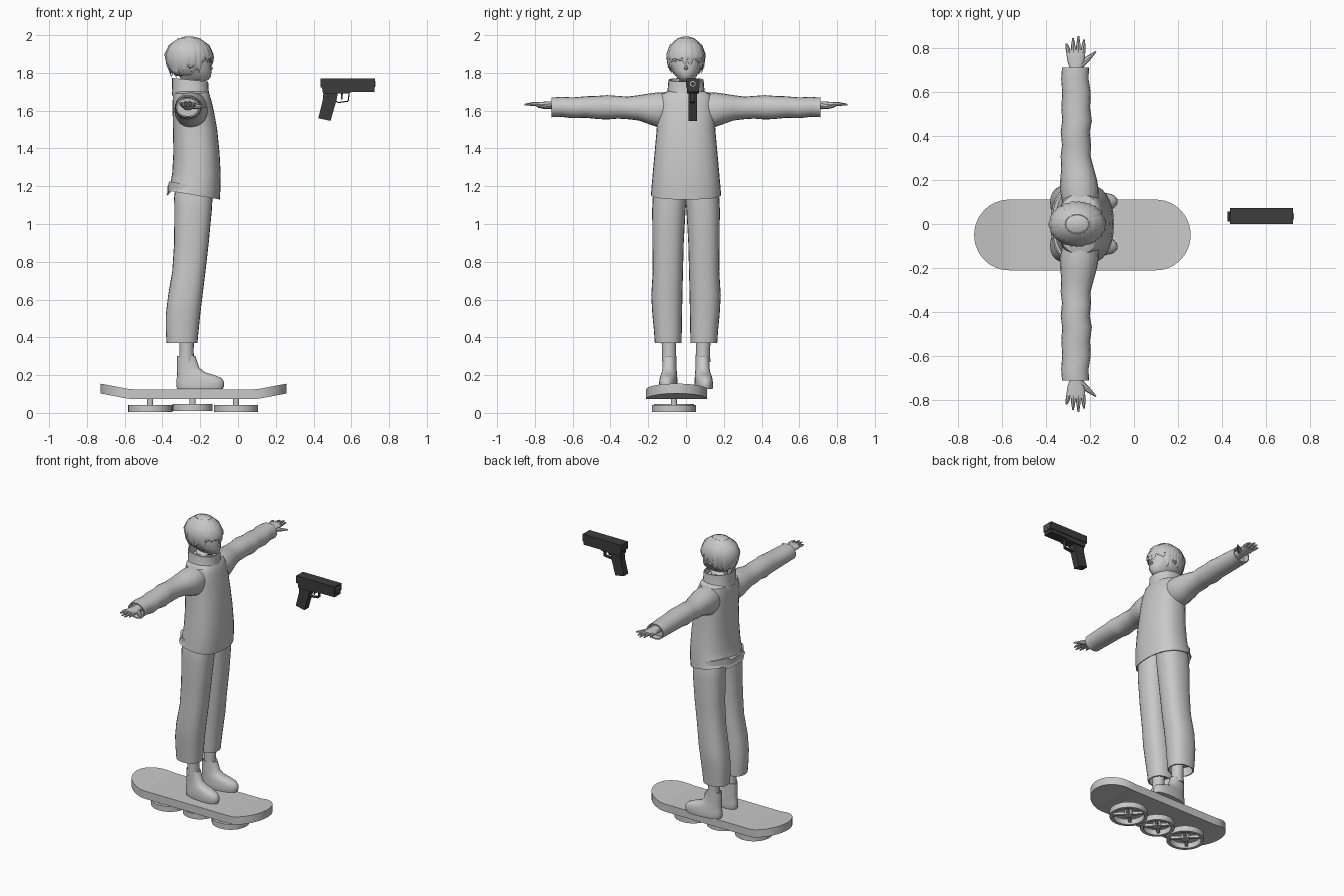
import bpy, bmesh, math, random
from mathutils import Vector

random.seed(4)


def material(name, v):
    m = bpy.data.materials.new(name)
    m.diffuse_color = (v, v, v, 1)
    return m


GREY = material("plain grey", 0.58)
DARK = material("gun black", 0.045)
LIGHT = material("muzzle light grey", 0.58)


def skin(bm, rings):
    """Join rings of points into a closed skin with capped ends."""
    rows = [[bm.verts.new(p) for p in r] for r in rings]
    n = len(rows[0])
    for a, b in zip(rows, rows[1:]):
        for i in range(n):
            j = (i + 1) % n
            bm.faces.new((a[i], a[j], b[j], b[i]))
    bm.faces.new(rows[0])
    bm.faces.new(rows[-1])


def finish(bm, name, mat=GREY, angle=40):
    bmesh.ops.recalc_face_normals(bm, faces=bm.faces)
    me = bpy.data.meshes.new(name)
    bm.to_mesh(me)
    bm.free()
    me.materials.append(mat)
    ob = bpy.data.objects.new(name, me)
    bpy.context.collection.objects.link(ob)
    if angle:
        bpy.ops.object.select_all(action='DESELECT')
        ob.select_set(True)
        bpy.context.view_layer.objects.active = ob
        bpy.ops.object.shade_smooth_by_angle(angle=math.radians(angle))
    return ob


def sections(rows, axis='z', n=24, power=2.3, recess=0, side=1):
    """Rounded rings from (station, min1, max1, min2, max2); recess hollows the last end."""
    rows = list(rows)
    if recess:
        t, a, b, c, d = rows[-1]
        k = 0.007
        inner = (a + k, b - k, c + k, d - k)
        rows += [(t, *inner), (t + (recess if axis == 'z' else -recess), *inner)]
    out = []
    for t, a, b, c, d in rows:
        ring = []
        for i in range(n):
            ang = math.tau * i / n
            u, v = math.cos(ang), math.sin(ang)
            u = math.copysign(abs(u) ** (2 / power), u)
            v = math.copysign(abs(v) ** (2 / power), v)
            p, q = (a + b) / 2 + u * (b - a) / 2, (c + d) / 2 + v * (d - c) / 2
            ring.append(Vector((p, side * q, t) if axis == 'z' else (p, side * t, q)))
        out.append(ring)
    return out


def tube(bm, path, radii, n=8):
    """Tapered round limb along a path."""
    pts = [Vector(p) for p in path]
    d = (pts[-1] - pts[0]).normalized()
    u = d.cross(Vector((0.1, 0.05, 1))).normalized()
    v = d.cross(u)
    skin(bm, [[p + r * (u * math.cos(math.tau * i / n) + v * math.sin(math.tau * i / n))
               for i in range(n)] for p, r in zip(pts, radii)])


def box(bm, x0, x1, y0, y1, z0, z1):
    skin(bm, [[(x, y0, z0), (x, y1, z0), (x, y1, z1), (x, y0, z1)] for x in (x0, x1)])


def prism(bm, profile, y0, y1):
    skin(bm, [[(x, y, z) for x, z in profile] for y in (y0, y1)])


# Board: rounded plank with upturned ends
bm = bmesh.new()
rings = []
for i in range(41):
    e = -math.cos(math.pi * i / 40)
    x = -0.235 + 0.493 * e
    over = max(0, abs(x + 0.235) - 0.335)
    w = math.sqrt(max(0.161 ** 2 - (over * 0.161 / 0.158) ** 2, 1e-5))
    lift = 0.03 * over / 0.158
    rings.append([(x, y, z + lift) for y, z in
                  ((-0.05 - w, 0.073), (-0.05 + w, 0.073), (-0.05 + w, 0.125), (-0.05 - w, 0.125))])
skin(bm, rings)
finish(bm, "board_deck")

# Three ducted fans under the board
for k, (cx, r, top) in enumerate(((-0.465, 0.117, 0.042), (-0.24, 0.106, 0.046), (-0.01, 0.117, 0.042))):
    bm = bmesh.new()
    cy, n = -0.064, 32
    bot = top - 0.037
    prof = ((r, bot), (r, top), (r - 0.02, top), (r - 0.02, bot))
    ring = [[bm.verts.new((cx + q * math.cos(math.tau * i / n), cy + q * math.sin(math.tau * i / n), z))
             for q, z in prof] for i in range(n)]
    for i in range(n):
        a, b = ring[i], ring[(i + 1) % n]
        for j in range(4):
            bm.faces.new((a[j], a[(j + 1) % 4], b[(j + 1) % 4], b[j]))
    tube(bm, [(cx, cy, bot + 0.006), (cx, cy, top)], [0.026, 0.026], 16)
    tube(bm, [(cx, cy, top - 0.01), (cx, cy, 0.08)], [0.016, 0.016], 12)
    for j in range(4):
        a = math.pi / 4 + j * math.pi / 2
        d, s = Vector((math.cos(a), math.sin(a), 0)), Vector((-math.sin(a), math.cos(a), 0)) * 0.009
        c = Vector((cx, cy, 0))
        skin(bm, [[c + d * q + s * m + Vector((0, 0, z)) for m, z in
                   ((-1, bot + 0.012), (1, bot + 0.012), (1, top - 0.008), (-1, top - 0.008))]
                  for q in (0.015, r - 0.01)])
    finish(bm, f"fan_{k + 1}")

# Legs, boots, sleeves and hands on both sides
trouser = [(1.30, -0.32, -0.13, 0.0, 0.15), (1.14, -0.338, -0.135, -0.004, 0.176),
           (1.08, -0.337, -0.138, 0.002, 0.179), (0.9, -0.338, -0.155, 0.012, 0.178),
           (0.75, -0.348, -0.172, 0.016, 0.176), (0.62, -0.37, -0.188, 0.019, 0.184),
           (0.52, -0.382, -0.20, 0.021, 0.178), (0.44, -0.382, -0.208, 0.022, 0.17),
           (0.37, -0.378, -0.215, 0.024, 0.165)]
boot = [(0.126, -0.322, -0.08, 0.045, 0.136), (0.142, -0.327, -0.074, 0.042, 0.139),
        (0.165, -0.326, -0.074, 0.044, 0.137), (0.185, -0.324, -0.088, 0.045, 0.135),
        (0.2, -0.322, -0.125, 0.047, 0.132), (0.215, -0.322, -0.175, 0.05, 0.128),
        (0.24, -0.322, -0.205, 0.052, 0.126), (0.30, -0.322, -0.225, 0.053, 0.124)]
sleeve = [(0.09, -0.325, -0.165, 1.52, 1.694), (0.15, -0.337, -0.16, 1.512, 1.697),
          (0.2, -0.336, -0.168, 1.53, 1.69), (0.25, -0.332, -0.182, 1.548, 1.682),
          (0.31, -0.334, -0.198, 1.555, 1.674), (0.36, -0.328, -0.196, 1.558, 1.678),
          (0.42, -0.334, -0.202, 1.553, 1.682), (0.47, -0.327, -0.192, 1.556, 1.678),
          (0.53, -0.331, -0.2, 1.562, 1.676), (0.6, -0.327, -0.197, 1.56, 1.67),
          (0.66, -0.332, -0.207, 1.567, 1.673), (0.712, -0.328, -0.205, 1.565, 1.669)]
palm = [(0.64, -0.295, -0.235, 1.6, 1.652), (0.71, -0.293, -0.235, 1.607, 1.65),
        (0.74, -0.303, -0.225, 1.61, 1.648), (0.775, -0.308, -0.222, 1.618, 1.646),
        (0.795, -0.304, -0.225, 1.623, 1.644)]
for s, tag in ((-1, "right"), (1, "left")):
    bm = bmesh.new()
    skin(bm, sections(trouser, power=2.4, recess=0.06, side=s))
    finish(bm, f"trouser_{tag}")
    bm = bmesh.new()
    tube(bm, [(-0.272, s * 0.089, 0.27), (-0.272, s * 0.09, 0.33), (-0.272, s * 0.092, 0.5)],
         [0.04, 0.037, 0.045], 16)
    finish(bm, f"ankle_{tag}")
    bm = bmesh.new()
    skin(bm, sections(boot, recess=-0.02, side=s))
    for v in bm.verts:
        v.co.y += s * 0.08 * (v.co.x + 0.24)
    finish(bm, f"boot_{tag}")
    bm = bmesh.new()
    skin(bm, sections(sleeve, 'y', n=20, power=2.1, recess=0.04, side=s))
    finish(bm, f"sleeve_{tag}")
    bm = bmesh.new()
    skin(bm, sections(palm, 'y', n=16, side=s))
    for x, tx, ty in ((-0.297, -0.308, 0.822), (-0.276, -0.278, 0.847),
                      (-0.254, -0.253, 0.856), (-0.232, -0.228, 0.84)):
        tube(bm, [(x, s * 0.78, 1.634), ((x + tx) / 2, s * (0.78 + ty) / 2, 1.635), (tx, s * ty, 1.632)],
             [0.0115, 0.0095, 0.004])
    tube(bm, [(-0.245, s * 0.725, 1.627), (-0.213, s * 0.752, 1.622), (-0.174, s * 0.785, 1.62)],
         [0.018, 0.013, 0.004])
    finish(bm, f"hand_{tag}")

# Jacket body with a hem that rises to the back
jacket = [(1.705, -0.33, -0.165, -0.09, 0.09), (1.69, -0.343, -0.152, -0.135, 0.135),
          (1.65, -0.346, -0.14, -0.15, 0.15), (1.6, -0.346, -0.128, -0.153, 0.153),
          (1.5, -0.344, -0.11, -0.155, 0.155), (1.38, -0.342, -0.098, -0.166, 0.166),
          (1.27, -0.348, -0.092, -0.176, 0.176), (1.19, -0.362, -0.093, -0.183, 0.183),
          (1.13, -0.38, -0.096, -0.186, 0.186)]
bm = bmesh.new()
skin(bm, sections(jacket, n=32, power=2.4, recess=0.05))
for v in bm.verts:
    if v.co.z < 1.185:
        v.co.z += 0.17 * max(0, -0.096 - v.co.x)
        if v.co.x < -0.365:
            v.co.z -= 0.025
finish(bm, "jacket_body")

# Standing collar
collar = [(1.68, -0.35, -0.15, -0.105, 0.105), (1.705, -0.348, -0.155, -0.098, 0.098),
          (1.768, -0.35, -0.158, -0.093, 0.093)]
bm = bmesh.new()
skin(bm, sections(collar, recess=-0.05))
for v in bm.verts:
    if v.co.z > 1.75:
        v.co.z -= 0.1 * (v.co.x + 0.3)
finish(bm, "collar")

# Head and neck
head = [(1.68, -0.305, -0.205, -0.05, 0.05), (1.75, -0.305, -0.2, -0.05, 0.05),
        (1.762, -0.3, -0.158, -0.032, 0.032), (1.78, -0.31, -0.143, -0.052, 0.052),
        (1.81, -0.325, -0.14, -0.072, 0.072), (1.85, -0.335, -0.145, -0.082, 0.082),
        (1.9, -0.34, -0.148, -0.085, 0.085), (1.95, -0.32, -0.175, -0.07, 0.07),
        (1.975, -0.28, -0.22, -0.03, 0.03)]
bm = bmesh.new()
skin(bm, sections(head, power=2.1))
tube(bm, [(-0.148, 0, 1.842), (-0.143, 0, 1.822), (-0.143, 0, 1.814)], [0.004, 0.011, 0.004])
for s in (-1, 1):  # ears
    tube(bm, [(-0.25, s * 0.07, 1.835), (-0.25, s * 0.092, 1.845)], [0.02, 0.016])
finish(bm, "head")

# Hair: skull cap plus overlapping tapered locks
C = Vector((-0.259, 0, 1.88))


def dome(phi, a, k=1.0):
    return C + Vector((0.124 * math.sin(phi) * math.cos(a) * k, 0.098 * math.sin(phi) * math.sin(a) * k,
                       0.114 * math.cos(phi)))


bm = bmesh.new()
rings = [[dome(math.radians(p), math.tau * i / 28) for i in range(28)] for p in range(4, 149, 12)]
for r in rings:
    for p in r:
        if p.z < 1.89:
            p.x = min(p.x, -0.215)
skin(bm, rings)
for layer, count in ((0, 22), (1, 17)):
    for i in range(count):
        a = math.tau * (i + 0.5 * layer) / count + random.uniform(-0.08, 0.08)
        front = math.cos(a)
        low = 1.845 if front > 0.55 else 1.80 if front > -0.3 else 1.778
        low += random.uniform(-0.008, 0.02) + layer * 0.025
        k = (0.97 if front > 0.55 else 0.86 if front > -0.3 else 0.76) + layer * 0.04
        path = [dome(math.radians(p), a) for p in (25, 55, 82)]
        tip = dome(math.pi / 2, a + random.uniform(-0.12, 0.12), k)
        tip.z = low
        mid = dome(math.pi / 2, a, (1.02 + k) / 2)
        mid.z = (1.88 + low) / 2
        t = Vector((-math.sin(a), math.cos(a), 0))
        o = Vector((math.cos(a), math.sin(a), 0.3)).normalized()
        skin(bm, [[p - t * w, p + o * h, p + t * w, p - o * h] for p, w, h in
                  zip(path + [mid, tip], (0.008, 0.017, 0.02, 0.015, 0.001),
                      (0.003, 0.006, 0.008, 0.007, 0.001))])
finish(bm, "hair", angle=50)

# Pistol: slide, frame, grip, trigger guard and sights
bm = bmesh.new()
prism(bm, [(0.437, 1.77), (0.725, 1.77), (0.725, 1.722), (0.437, 1.722)], 0.0, 0.072)
prism(bm, [(0.445, 1.722), (0.722, 1.722), (0.722, 1.698), (0.6, 1.698), (0.585, 1.692), (0.45, 1.69)],
      0.004, 0.068)
finish(bm, "pistol_slide", DARK, 0)
bm = bmesh.new()
prism(bm, [(0.453, 1.7), (0.53, 1.7), (0.521, 1.655), (0.49, 1.546), (0.425, 1.56), (0.448, 1.65)],
      0.012, 0.058)
finish(bm, "pistol_grip", DARK, 0)
bm = bmesh.new()
guard = [(0.589, 1.698), (0.583, 1.65), (0.53, 1.643), (0.516, 1.65)]
for (x0, z0), (x1, z1) in zip(guard, guard[1:]):
    d = Vector((x1 - x0, z1 - z0)).normalized() * 0.003
    prism(bm, [(x0 - d.y, z0 + d.x), (x1 - d.y, z1 + d.x), (x1 + d.y, z1 - d.x), (x0 + d.y, z0 - d.x)],
          0.024, 0.046)
prism(bm, [(0.545, 1.695), (0.556, 1.695), (0.552, 1.66), (0.546, 1.66)], 0.03, 0.04)
finish(bm, "trigger_guard", DARK, 0)
bm = bmesh.new()
tube(bm, [(0.7245, 0.036, 1.742), (0.7275, 0.036, 1.742)], [0.015, 0.015], 16)
finish(bm, "muzzle_ring", LIGHT)
bm = bmesh.new()
tube(bm, [(0.726, 0.036, 1.742), (0.7285, 0.036, 1.742)], [0.011, 0.011], 16)
finish(bm, "muzzle_bore", DARK)
